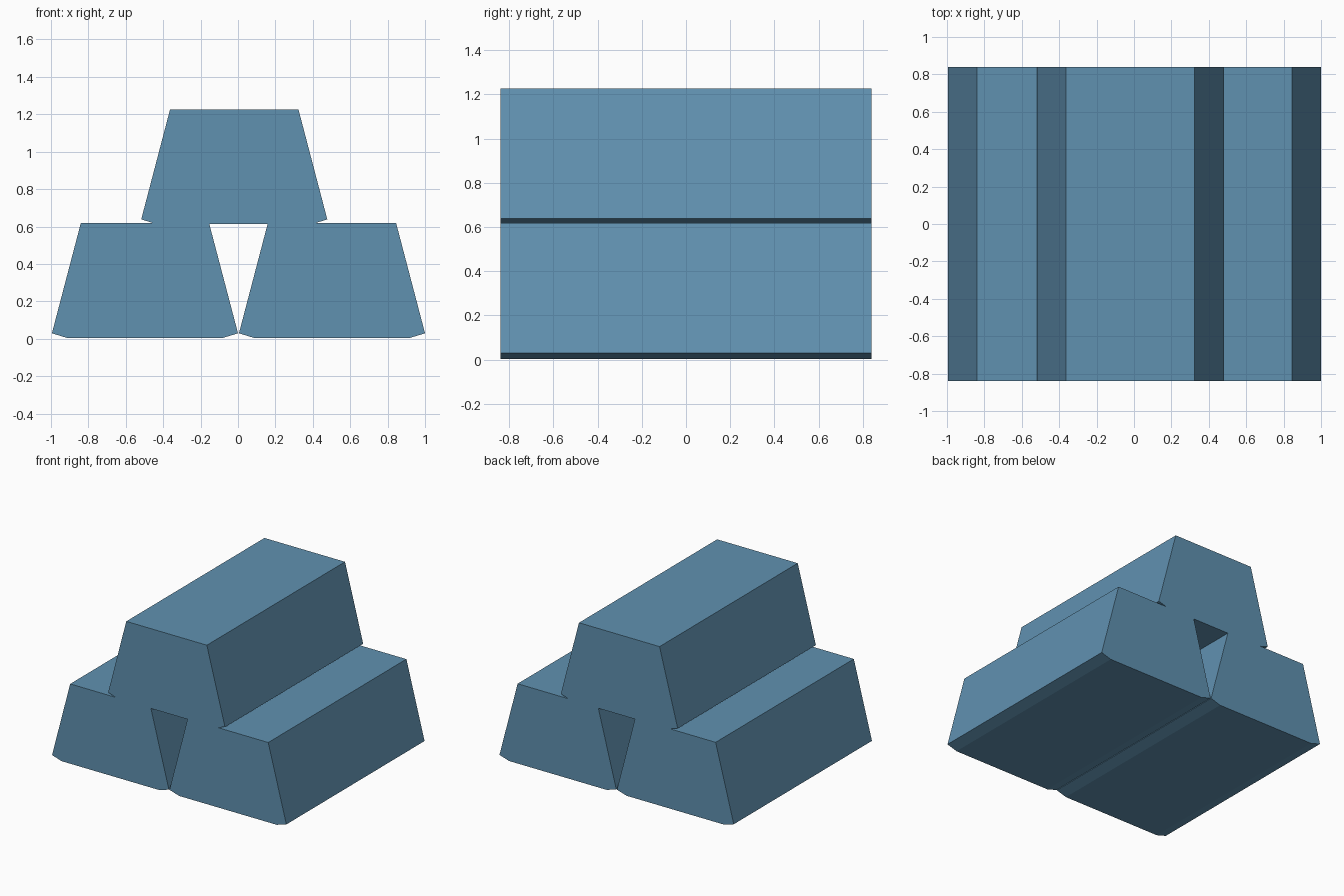
import bpy, bmesh

if "Cube" in bpy.data.objects:
    bpy.data.objects.remove(bpy.data.objects["Cube"])

# Single steel-blue material
mat = bpy.data.materials.new("steel_blue")
mat.diffuse_color = (0.117, 0.283, 0.434, 1)
mat.use_nodes = True
mat.node_tree.nodes["Principled BSDF"].inputs["Base Color"].default_value = mat.diffuse_color

HALF_LEN = 0.84

# Half-profile of an ingot: chamfered foot, widest edge, narrow top
HALF = [(0.415, 0.0), (0.4975, 0.025), (0.343, 0.614)]


def ingot(name, cx, z0):
    """Extrude the mirrored ingot profile along y."""
    outline = HALF + [(-x, z) for x, z in reversed(HALF)]
    bm = bmesh.new()
    verts = [bm.verts.new((x, -HALF_LEN, z)) for x, z in outline]
    face = bm.faces.new(verts)
    ext = bmesh.ops.extrude_face_region(bm, geom=[face])
    moved = [g for g in ext["geom"] if isinstance(g, bmesh.types.BMVert)]
    bmesh.ops.translate(bm, verts=moved, vec=(0, 2 * HALF_LEN, 0))
    bmesh.ops.recalc_face_normals(bm, faces=bm.faces)
    mesh = bpy.data.meshes.new(name)
    bm.to_mesh(mesh)
    bm.free()
    mesh.materials.append(mat)
    ob = bpy.data.objects.new(name, mesh)
    ob.location = (cx, 0, z0)
    bpy.context.collection.objects.link(ob)


# Two ingots side by side, one resting on top
ingot("left_ingot", -0.4975, 0.004)
ingot("right_ingot", 0.5025, 0.004)
ingot("top_ingot", -0.02, 0.613)
